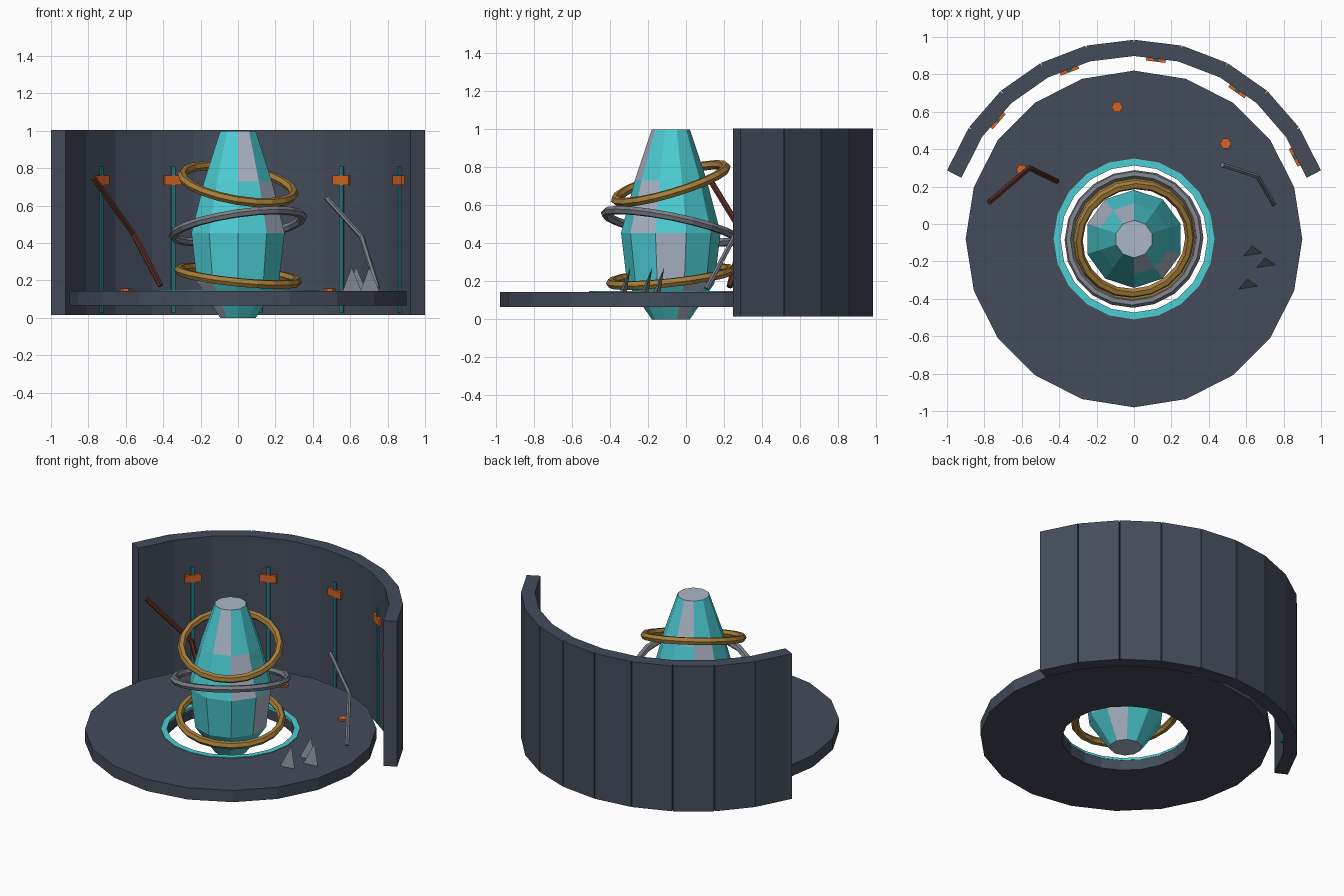
import bpy, bmesh, math
from mathutils import Vector, Matrix

if "Cube" in bpy.data.objects:
    bpy.data.objects.remove(bpy.data.objects["Cube"])

CY = -0.08  # shared centre of platform, core and wall


def srgb(r, g, b):
    lin = lambda c: c / 12.92 if c <= 0.04045 else ((c + 0.055) / 1.055) ** 2.4
    return tuple(lin(v / 255) for v in (r, g, b)) + (1.0,)


def material(name, *rgb):
    m = bpy.data.materials.new(name)
    m.diffuse_color = srgb(*rgb)
    m.use_nodes = True
    m.node_tree.nodes["Principled BSDF"].inputs["Base Color"].default_value = m.diffuse_color
    return m


SLATE = material("slate", 68, 76, 90)
CYAN = material("cyan", 76, 205, 212)
PALE = material("pale grey", 172, 182, 200)
GOLD = material("gold", 166, 126, 58)
STEEL = material("steel grey", 122, 126, 134)
TEAL = material("dark teal", 38, 116, 128)
ORANGE = material("orange", 214, 98, 34)
BROWN = material("dark brown", 88, 44, 36)


def finish(name, bm, *mats):
    bmesh.ops.recalc_face_normals(bm, faces=bm.faces)
    me = bpy.data.meshes.new(name)
    bm.to_mesh(me)
    bm.free()
    for m in mats:
        me.materials.append(m)
    ob = bpy.data.objects.new(name, me)
    bpy.context.collection.objects.link(ob)
    return ob


def lathe(name, profile, n, mats, closed=False, phase=math.pi / 2, capped=False, rule=None):
    """Spin a (radius, z) profile around z; optional colour rule by band and side."""
    bm = bmesh.new()
    rows = [[bm.verts.new((r * math.cos(phase + math.tau * k / n),
                           r * math.sin(phase + math.tau * k / n), z)) for k in range(n)]
            for r, z in profile]
    bands = len(rows) if closed else len(rows) - 1
    for b in range(bands):
        lo, hi = rows[b], rows[(b + 1) % len(rows)]
        for k in range(n):
            f = bm.faces.new((lo[k], lo[(k + 1) % n], hi[(k + 1) % n], hi[k]))
            if rule:
                f.material_index = rule(b, k)
    if capped:
        for row in (rows[0], rows[-1]):
            bm.faces.new(row).material_index = len(mats) - 1
    ob = finish(name, bm, *mats)
    ob.location = (0, CY, 0)
    return ob


def tilted_ring(name, major, minor, z, slope_x, slope_y, mat):
    prof = [(major + minor * math.cos(math.tau * i / 6), minor * math.sin(math.tau * i / 6))
            for i in range(6)]
    ob = lathe(name, prof, 20, [mat], closed=True)
    normal = Vector((-slope_x, -slope_y, 1)).normalized()
    turn = Vector((0, 0, 1)).rotation_difference(normal)
    ob.matrix_world = Matrix.Translation((0, CY, z)) @ turn.to_matrix().to_4x4()


def wall_box(name, angle, r_in, r_out, width, z0, z1, mat):
    """Box facing the centre, at a polar angle in degrees."""
    bm = bmesh.new()
    m = (Matrix.Translation((0, CY, 0)) @ Matrix.Rotation(math.radians(angle), 4, 'Z')
         @ Matrix.Translation(((r_in + r_out) / 2, 0, (z0 + z1) / 2))
         @ Matrix.Diagonal((r_out - r_in, width, z1 - z0, 1)))
    bmesh.ops.create_cube(bm, size=1, matrix=m)
    finish(name, bm, mat)


def bent_rod(name, points, radius, mat):
    bm = bmesh.new()
    pts = [Vector(p) for p in points]
    for a, b in zip(pts, pts[1:]):
        d = b - a
        m = Matrix.Translation((a + b) / 2) @ d.to_track_quat('Z', 'Y').to_matrix().to_4x4()
        bmesh.ops.create_cone(bm, cap_ends=True, segments=6, radius1=radius, radius2=radius,
                              depth=d.length + radius * 0.6, matrix=m)
    finish(name, bm, mat)


# Platform with a round opening, and its glowing rim
lathe("platform", [(0.395, 0.065), (0.9, 0.065), (0.9, 0.145), (0.395, 0.145)], 20, [SLATE], closed=True)
lathe("opening_rim", [(0.393, 0.135), (0.43, 0.135), (0.43, 0.15), (0.393, 0.15)], 20, [CYAN], closed=True)

# Faceted core: pale facets climb in a spiral across the bands
lathe("core", [(0.1, 0), (0.23, 0.19), (0.262, 0.455), (0.19, 0.73), (0.1, 1.0)], 10, [CYAN, PALE],
      capped=True, rule=lambda b, k: int((k + 3 + b) % 5 == 1))

# Tilted orbit rings
tilted_ring("upper_ring", 0.303, 0.025, 0.715, -0.175, 0.3, GOLD)
tilted_ring("middle_ring", 0.352, 0.023, 0.49, 0.15, -0.2, STEEL)
tilted_ring("lower_ring", 0.318, 0.025, 0.225, -0.1, 0.11, GOLD)

# Curved back wall of ten flat panels, every other one with a strip and a plate
for i in range(10):
    angle = 27 + 14 * i
    wall_box("wall_panel", angle, 0.971, 1.057, 0.254, 0.015, 1.005, SLATE)
    if i % 2 == 0:
        wall_box("wall_strip", angle, 0.96, 0.975, 0.024, 0.03, 0.81, TEAL)
        wall_box("wall_plate", angle, 0.955, 0.973, 0.105, 0.71, 0.76, ORANGE)

# Small hexagonal floor studs
for x, y in ((-0.09, 0.625), (0.49, 0.43), (-0.6, 0.29)):
    stud = lathe("floor_stud", [(0.03, 0.14), (0.03, 0.158)], 6, [ORANGE], phase=0, capped=True)
    stud.location = (x, y, 0)

# Bent rods leaning over the platform
bent_rod("brown_rod", [(-0.77, 0.12, 0.745), (-0.56, 0.3, 0.45), (-0.415, 0.23, 0.175)], 0.016, BROWN)
bent_rod("steel_rod", [(0.475, 0.315, 0.64), (0.66, 0.255, 0.435), (0.745, 0.11, 0.165)], 0.014, STEEL)

# Leaning three-sided shards
for x, y in ((0.635, -0.165), (0.705, -0.228), (0.61, -0.342)):
    bm = bmesh.new()
    a, b, c, tip = [bm.verts.new((x + dx, y + dy, z)) for dx, dy, z in
                    ((-0.052, -0.008, 0.14), (0.052, 0.008, 0.14), (-0.005, 0.03, 0.14), (-0.003, 0.05, 0.272))]
    for tri in ((a, b, c), (a, b, tip), (b, c, tip), (c, a, tip)):
        bm.faces.new(tri)
    finish("shard", bm, STEEL)
